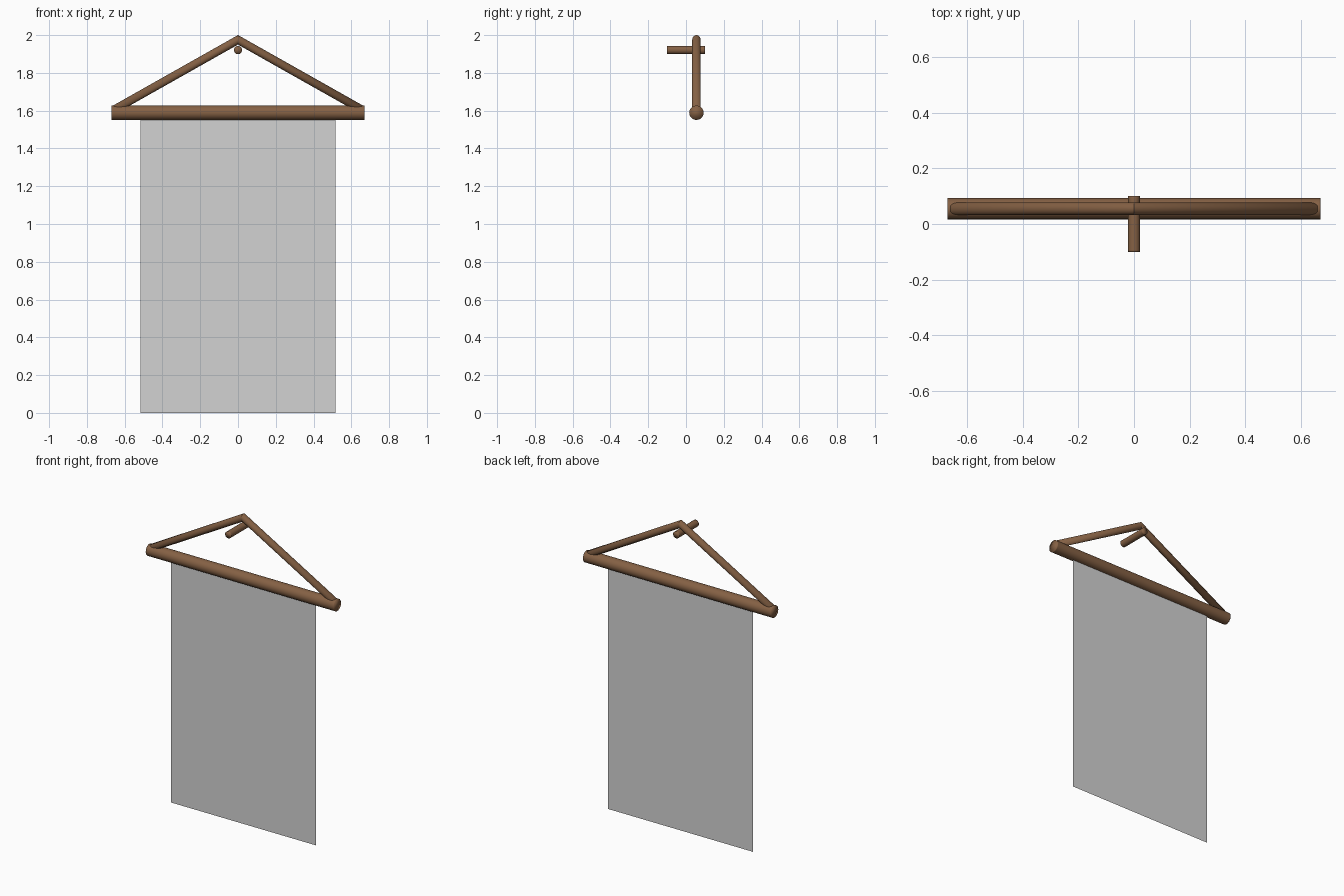
import bpy, bmesh, math
from mathutils import Matrix, Vector

cube = bpy.data.objects.get("Cube")
if cube:
    bpy.data.objects.remove(cube, do_unlink=True)

PLANE_Y = 0.055   # depth at which bar, hangers and cloth sit
SIDES = 24


def material(name, color):
    mat = bpy.data.materials.new(name)
    mat.use_nodes = True
    mat.diffuse_color = (*color, 1)
    mat.node_tree.nodes["Principled BSDF"].inputs["Base Color"].default_value = (*color, 1)
    return mat


wood = material("brown wood", (0.235, 0.119, 0.058))
fabric = material("light grey cloth", (0.65, 0.65, 0.65))


def finish(name, bm, mat, smooth=True):
    bmesh.ops.recalc_face_normals(bm, faces=bm.faces)
    for face in bm.faces:
        face.smooth = smooth
    mesh = bpy.data.meshes.new(name)
    bm.to_mesh(mesh)
    bm.free()
    mesh.materials.append(mat)
    obj = bpy.data.objects.new(name, mesh)
    bpy.context.collection.objects.link(obj)


def rod(name, center, axis, radius, length):
    bm = bmesh.new()
    bmesh.ops.create_cone(bm, cap_ends=True, segments=SIDES, radius1=radius,
                          radius2=radius, depth=length)
    # Loops near the ends keep the soft end shading off the shaft
    for end in (-1, 1):
        bmesh.ops.bisect_plane(bm, geom=bm.verts[:] + bm.edges[:] + bm.faces[:],
                               plane_co=(0, 0, end * (length / 2 - 0.006)),
                               plane_no=(0, 0, 1))
    turn = Vector((0, 0, 1)).rotation_difference(Vector(axis)).to_matrix().to_4x4()
    bm.transform(Matrix.Translation(center) @ turn)
    finish(name, bm, wood)


# Horizontal bar and the wall peg
rod("crossbar", (0, PLANE_Y, 1.589), (1, 0, 0), 0.038, 1.34)
rod("wall_peg", (0, 0, 1.921), (0, 1, 0), 0.022, 0.2)

# Two sloping hangers, each a round tube cut upright so they mitre at the peak
RADIUS, PEAK, SLOPE, REACH = 0.022, 1.975, 0.564, 0.66
for side, name in ((1, "left_hanger"), (-1, "right_hanger")):
    bm = bmesh.new()
    tall = RADIUS * math.hypot(1, SLOPE)
    rings = []
    for x in (0, REACH):
        rings.append([bm.verts.new((side * x,
                                    PLANE_Y + RADIUS * math.cos(a),
                                    PEAK - SLOPE * x + tall * math.sin(a)))
                      for a in (math.tau * i / SIDES for i in range(SIDES))])
    for i in range(SIDES):
        j = (i + 1) % SIDES
        bm.faces.new((rings[0][i], rings[0][j], rings[1][j], rings[1][i]))
    bm.faces.new(rings[1])
    finish(name, bm, wood)

# Flat cloth sheet hanging from the bar
bm = bmesh.new()
corners = [(-0.517, 0), (0.517, 0), (0.517, 1.58), (-0.517, 1.58)]
bm.faces.new([bm.verts.new((x, PLANE_Y, z)) for x, z in corners])
finish("cloth", bm, fabric, smooth=False)
